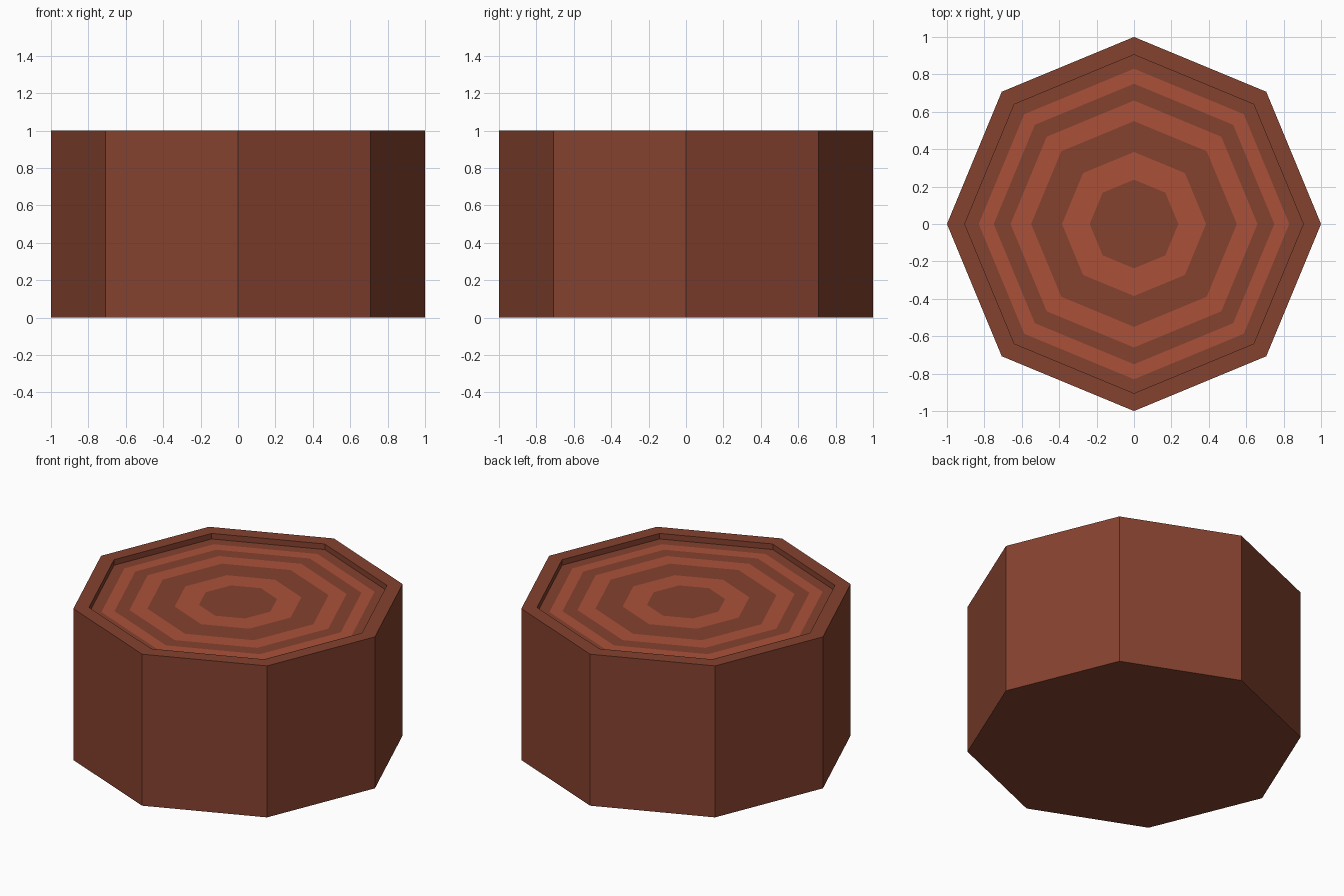
import bpy, bmesh
from math import cos, sin, pi

if "Cube" in bpy.data.objects:
    bpy.data.objects.remove(bpy.data.objects["Cube"])

SIDES = 8
FLOOR_Z = 0.963


def material(name, color):
    m = bpy.data.materials.new(name)
    m.diffuse_color = (*color, 1)
    m.use_nodes = True
    m.node_tree.nodes["Principled BSDF"].inputs["Base Color"].default_value = m.diffuse_color
    return m


bark = material("bark_brown", (0.235, 0.054, 0.029))
pale = material("pale_wood", (0.40, 0.083, 0.041))


def lathe(name, profile, mats, cap_start=False):
    """Stack octagonal loops (radius, z, material index) and cap the ends."""
    bm = bmesh.new()
    loops = [[bm.verts.new((r * cos(2 * pi * i / SIDES), r * sin(2 * pi * i / SIDES), z))
              for i in range(SIDES)] for r, z, _ in profile]
    if cap_start:
        bm.faces.new(loops[0][::-1])
    for a, b, (_, _, mat) in zip(loops, loops[1:], profile):
        for i in range(SIDES):
            j = (i + 1) % SIDES
            bm.faces.new((a[i], a[j], b[j], b[i])).material_index = mat
    bm.faces.new(loops[-1]).material_index = profile[-1][2]
    mesh = bpy.data.meshes.new(name)
    bm.to_mesh(mesh)
    bm.free()
    for m in mats:
        mesh.materials.append(m)
    obj = bpy.data.objects.new(name, mesh)
    bpy.context.collection.objects.link(obj)
    return obj


# Log: bark wall, raised rim, and recessed top with alternating growth rings
ring_radii = [0.905, 0.83, 0.75, 0.66, 0.55, 0.385, 0.237]
rings = [(r, FLOOR_Z, i % 2) for i, r in enumerate(ring_radii)]
lathe("log_stump", [(1, 0, 0), (1, 1, 0), (0.905, 1, 0)] + rings, [bark, pale], cap_start=True)
